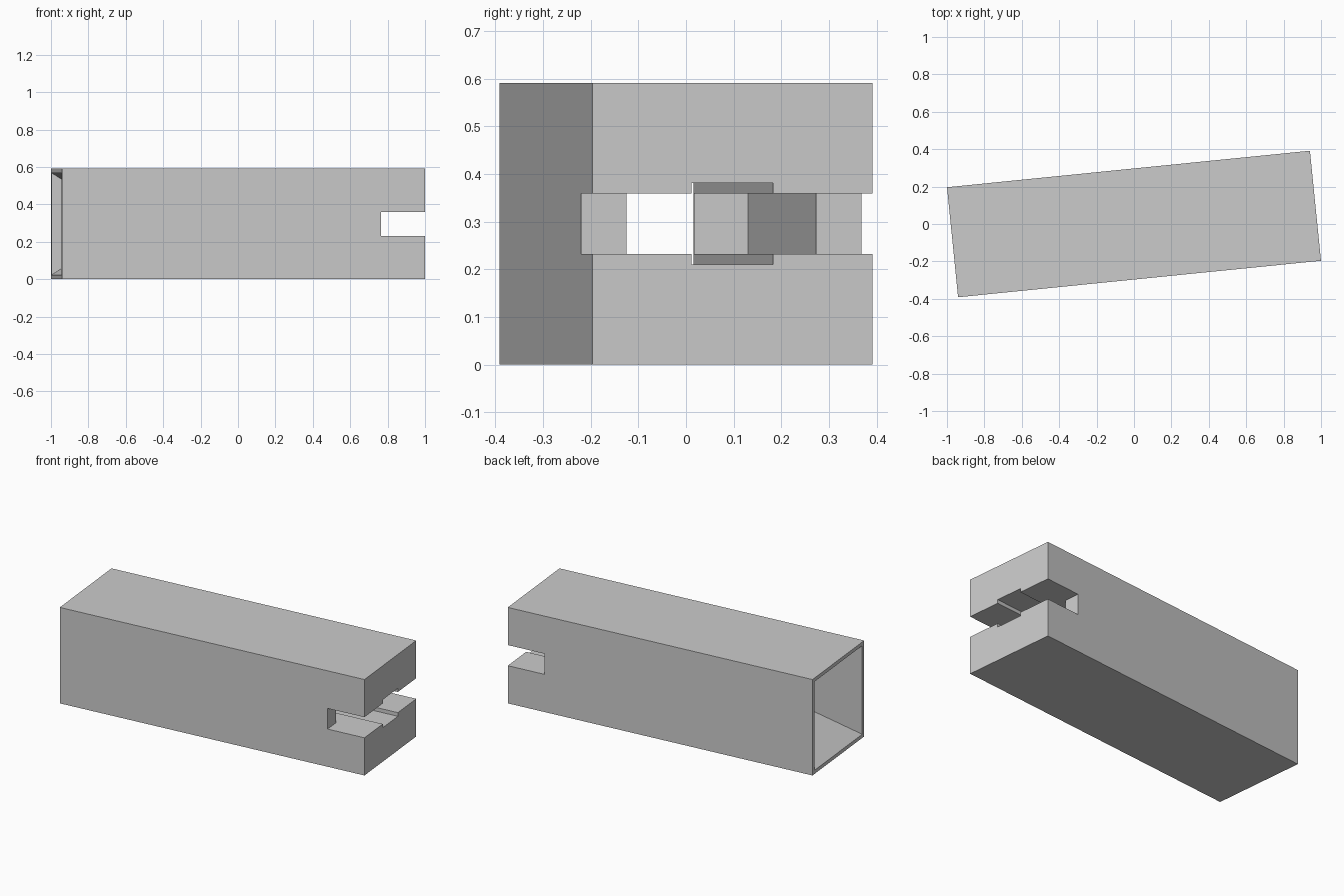
import bpy, bmesh, math

cube = bpy.data.objects.get("Cube")
if cube:
    bpy.data.objects.remove(cube)

HALF_LEN, HALF, TURN = 0.975, 0.2955, math.asin(0.1)
RIM, BORE, THROAT = 0.273, 0.086, -0.695      # funnel mouth, bore half width, funnel depth
SLOT_Z, SLOT_X = 0.0635, 0.739                # slot half height, slot bottom
POCKET_Y, POCKET_END = 0.2, -0.688

grey = bpy.data.materials.new("plain grey")
grey.use_nodes = True
colour = (0.6, 0.6, 0.6, 1)
grey.diffuse_color = colour
grey.node_tree.nodes["Principled BSDF"].inputs["Base Color"].default_value = colour


def make_object(name, bm):
    bmesh.ops.recalc_face_normals(bm, faces=bm.faces)
    mesh = bpy.data.meshes.new(name)
    bm.to_mesh(mesh)
    bm.free()
    mesh.materials.append(grey)
    obj = bpy.data.objects.new(name, mesh)
    bpy.context.collection.objects.link(obj)
    obj.location.z = HALF
    obj.rotation_euler.z = TURN
    return obj


def square_loft(name, sections):
    """Solid through square sections, each given as (x, half width)."""
    bm = bmesh.new()
    rings = [[bm.verts.new((x, h * a, h * b)) for a, b in ((-1, -1), (1, -1), (1, 1), (-1, 1))]
             for x, h in sections]
    for r, s in zip(rings, rings[1:]):
        for i in range(4):
            j = (i + 1) % 4
            bm.faces.new((r[i], r[j], s[j], s[i]))
    bm.faces.new(rings[0])
    bm.faces.new(rings[-1])
    return make_object(name, bm)


def flat_prism(name, outline, half_height):
    """Plan outline mirrored across y = 0 and extruded upwards."""
    bm = bmesh.new()
    points = outline + [(x, -y) for x, y in reversed(outline)]
    face = bm.faces.new([bm.verts.new((x, y, -half_height)) for x, y in points])
    extruded = bmesh.ops.extrude_face_region(bm, geom=[face])["geom"]
    verts = [v for v in extruded if isinstance(v, bmesh.types.BMVert)]
    bmesh.ops.translate(bm, verts=verts, vec=(0, 0, 2 * half_height))
    return make_object(name, bm)


# Long square block
block = square_loft("square_block", [(-HALF_LEN, HALF), (HALF_LEN, HALF)])

# Funnel mouth narrowing into a square bore that runs the whole length
slope = (RIM - BORE) / (THROAT + HALF_LEN)
bore = square_loft("bore_cutter", [(-HALF_LEN - 0.02, RIM + 0.02 * slope),
                                   (THROAT, BORE), (HALF_LEN + 0.1, BORE)])

# Slot across the end, continuing inwards as a narrower flat pocket
slot = flat_prism("slot_cutter", [(POCKET_END, POCKET_Y), (SLOT_X, POCKET_Y),
                                  (SLOT_X, HALF + 0.1), (HALF_LEN + 0.1, HALF + 0.1)], SLOT_Z)

bpy.context.view_layer.objects.active = block
for cutter in (bore, slot):
    cutter.hide_render = True
    cut = block.modifiers.new(cutter.name, 'BOOLEAN')
    cut.operation, cut.solver, cut.object = 'DIFFERENCE', 'EXACT', cutter
    bpy.ops.object.modifier_apply(modifier=cut.name)
for cutter in (bore, slot):
    bpy.data.objects.remove(cutter)
